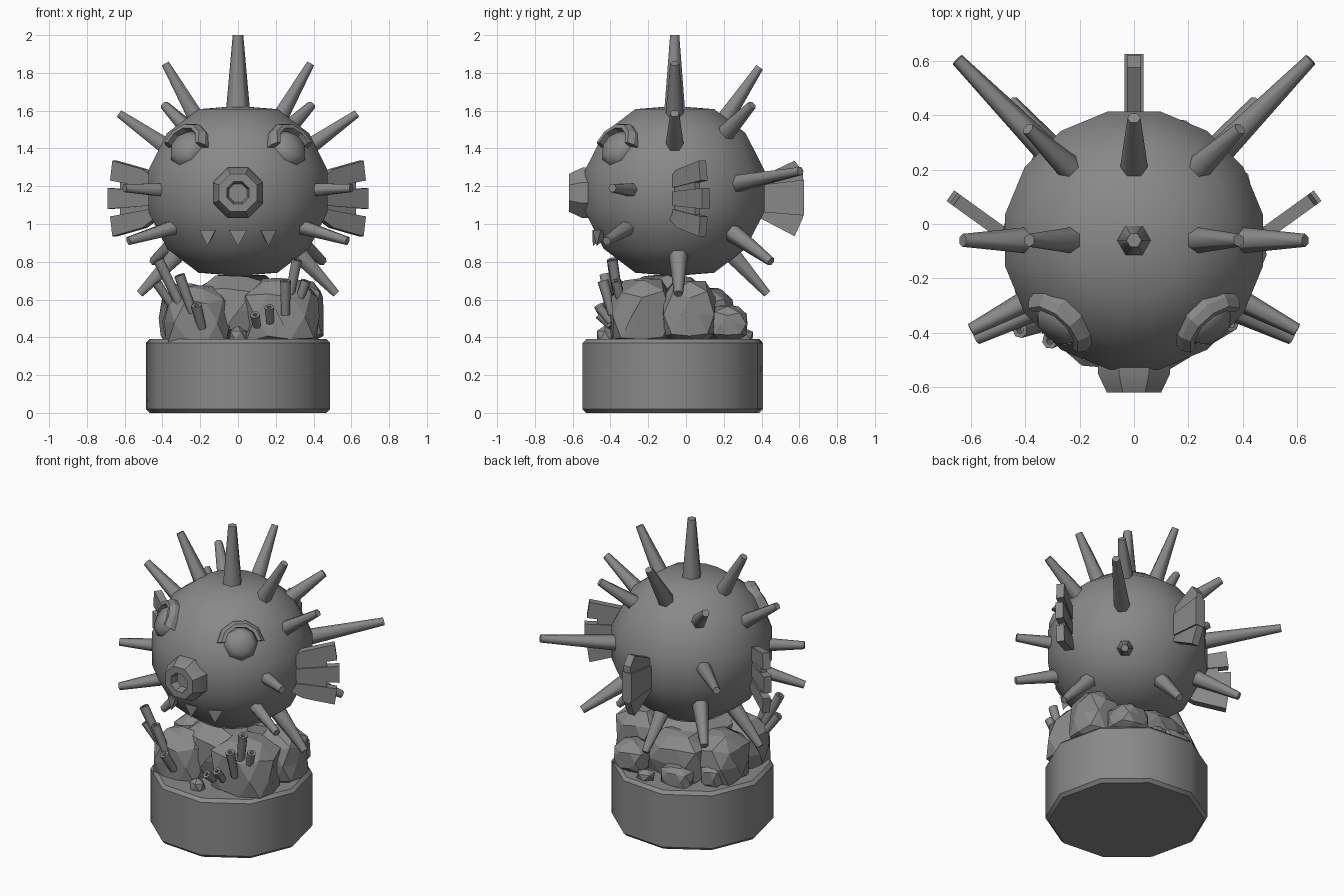
import bpy, bmesh, math, random
from mathutils import Vector

cube = bpy.data.objects.get("Cube")
if cube:
    bpy.data.objects.remove(cube)

GREY = (0.25, 0.25, 0.25, 1)
grey = bpy.data.materials.new("plain grey")
grey.use_nodes = True
grey.diffuse_color = GREY
grey.node_tree.nodes["Principled BSDF"].inputs["Base Color"].default_value = GREY

CENTRE = Vector((0, -0.06, 1.175))
SIDES = (("left", 1), ("right", -1))


def finish(name, bm, smooth=None):
    bmesh.ops.recalc_face_normals(bm, faces=bm.faces)
    mesh = bpy.data.meshes.new(name)
    bm.to_mesh(mesh)
    bm.free()
    mesh.materials.append(grey)
    ob = bpy.data.objects.new(name, mesh)
    bpy.context.collection.objects.link(ob)
    if smooth:
        bpy.ops.object.select_all(action='DESELECT')
        ob.select_set(True)
        bpy.context.view_layer.objects.active = ob
        bpy.ops.object.shade_smooth_by_angle(angle=math.radians(smooth))
    return ob


def lathe(name, profile, start, axis, n, smooth=40, turn=0.0):
    """Turn (radius, height) points about an axis."""
    bm = bmesh.new()
    rot = Vector(axis).to_track_quat('Z', 'Y')
    rings = []
    for r, h in profile:
        angles = [math.tau * (i + turn) / n for i in range(n)]
        rings.append([bm.verts.new(Vector(start) + rot @ Vector((r * math.cos(a), r * math.sin(a), h)))
                      for a in angles])
    for lo, hi in zip(rings, rings[1:]):
        for i in range(n):
            j = (i + 1) % n
            bm.faces.new((lo[i], lo[j], hi[j], hi[i]))
    bmesh.ops.remove_doubles(bm, verts=bm.verts, dist=1e-5)
    return finish(name, bm, smooth)


def spike(name, base, tip, r1=0.054, r2=0.024):
    base, tip = Vector(base), Vector(tip)
    d = tip - base
    start = base - d.normalized() * 0.05
    length = d.length + 0.05
    lathe(name, [(0, 0), (r1, 0), (r2, length), (0, length)], start, d, 6, 65)


def slab(name, outline, origin, direction, thick):
    """Upright plate from (distance, height) points."""
    bm = bmesh.new()
    u = Vector(direction).normalized()
    side = u.cross(Vector((0, 0, 1))) * thick
    pts = [Vector(origin) + u * d + Vector((0, 0, z)) - side / 2 for d, z in outline]
    face = bm.faces.new([bm.verts.new(p) for p in pts])
    new = bmesh.ops.extrude_face_region(bm, geom=[face])["geom"]
    bmesh.ops.translate(bm, vec=side, verts=[v for v in new if isinstance(v, bmesh.types.BMVert)])
    finish(name, bm)


def rock(name, centre, size, detail, seed):
    rng = random.Random(seed)
    bm = bmesh.new()
    bmesh.ops.create_icosphere(bm, subdivisions=detail, radius=1)
    for v in bm.verts:
        p = v.co / max(map(abs, v.co)) ** 0.5 * rng.uniform(0.92, 1.04)
        v.co = Vector(c + s * q for c, s, q in zip(centre, size, p))
        v.co.z = max(v.co.z, 0.37)
    bmesh.ops.dissolve_limit(bm, angle_limit=0.35, verts=bm.verts, edges=bm.edges)
    finish(name, bm)


# Round pedestal with bevelled rims
lathe("pedestal", [(0, 0), (0.47, 0), (0.49, 0.02), (0.49, 0.37), (0.47, 0.39), (0, 0.39)],
      (0, -0.07, 0), (0, 0, 1), 10, turn=-0.14)

# Ball-shaped body with slightly flattened poles
lathe("body", [(0, -0.45), (0.213, -0.433), (0.383, -0.306), (0.484, -0.11),
               (0.484, 0.11), (0.383, 0.306), (0.213, 0.433), (0, 0.45)],
      CENTRE, (0, 0, 1), 16, 60, 0.5)

# Spikes along the middle
spike("top_spike", (0, -0.06, 1.6), (0, -0.06, 2.0), 0.068, 0.028)
spike("upper_back_spike", (0, 0.21, 1.56), (0, 0.39, 1.83), 0.055)
spike("lower_back_spike", (0, 0.26, 0.82), (0, 0.43, 0.63))

# Paired spikes
pairs = {
    "crown": ((0.22, -0.06, 1.56), (0.385, -0.06, 1.85)),
    "shoulder": ((0.38, -0.06, 1.41), (0.63, -0.06, 1.585)),
    "rear_shoulder": ((0.23, 0.2, 1.47), (0.39, 0.35, 1.63)),
    "long_rear": ((0.3, 0.25, 1.21), (0.65, 0.605, 1.28)),
    "low_rear": ((0.28, 0.25, 0.95), (0.45, 0.45, 0.8)),
    "cheek": ((0.39, -0.28, 1.18), (0.6, -0.39, 1.19)),
    "jaw": ((0.35, -0.31, 0.98), (0.58, -0.42, 0.91)),
    "belly": ((0.34, -0.04, 0.82), (0.52, -0.04, 0.63)),
}
for label, s in SIDES:
    for part, (base, tip) in pairs.items():
        spike(f"{label}_{part}_spike", (base[0] * s, *base[1:]), (tip[0] * s, *tip[1:]),
              0.045 if part in ("cheek", "jaw") else 0.054)

# Mouth ring with a hollow centre
lathe("mouth", [(0.144, 0), (0.144, 0.07), (0.108, 0.14), (0.064, 0.14), (0.052, 0.09), (0, 0.09)],
      (0, -0.48, 1.165), (0, -1, 0), 8, 30, 0.5)

# Teeth under the mouth
for label, x, y in (("left", 0.15, -0.45), ("middle", 0, -0.47), ("right", -0.15, -0.45)):
    lathe(f"{label}_tooth", [(0, 0), (0.055, 0), (0, 0.08)], (x, y, 0.96), (x, -0.3, -1), 3, None, 0.25)

# Eyes with a heavy lid over the upper half
for label, s in SIDES:
    n = Vector((0.28 * s, -0.31, 0.23)).normalized()
    eye = CENTRE + n * 0.43
    lathe(f"{label}_eye", [(0.104, 0), (0.102, 0.045), (0.07, 0.08), (0, 0.088)], eye, n, 8, 60)
    right = Vector((0, 0, 1)).cross(n).normalized()
    up = n.cross(right)
    bm = bmesh.new()
    sections = []
    for i in range(6):
        a = math.radians(5 + 34 * i)
        out = right * math.cos(a) + up * math.sin(a)
        sections.append([bm.verts.new(eye + out * r + n * h)
                         for r, h in ((0.1, 0), (0.1, 0.085), (0.122, 0.085), (0.143, 0.055), (0.143, 0))])
    for p, q in zip(sections, sections[1:]):
        for k in range(5):
            m = (k + 1) % 5
            bm.faces.new((p[k], p[m], q[m], q[k]))
    bm.faces.new(sections[0])
    bm.faces.new(sections[-1])
    finish(f"{label}_eyelid", bm)

# Side fins: three thick ribs joined by thinner webs
for label, s in SIDES:
    root, out = (0.42 * s, -0.08, 1.135), (0.25 * s, 0.18, 0)
    for part, flip in (("upper", 1), ("lower", -1)):
        slab(f"{label}_fin_{part}_rib",
             [(0, 0.05 * flip), (0.3, 0.095 * flip), (0.285, 0.2 * flip), (0.09, 0.155 * flip), (0, 0.1 * flip)],
             root, out, 0.048)
    slab(f"{label}_fin_middle_rib", [(0, -0.035), (0.315, -0.055), (0.315, 0.055), (0, 0.035)], root, out, 0.048)
    slab(f"{label}_fin_web", [(0, -0.1), (0.24, -0.14), (0.24, 0.14), (0, 0.1)], root, out, 0.034)

# Tail fin
slab("tail_fin", [(0, 0.11), (0.19, 0.2), (0.235, 0.14), (0.235, -0.1), (0.19, -0.2), (0, -0.1)],
     (0, 0.385, 1.135), (0, 1, 0), 0.05)
slab("tail_fin_rib", [(0, 0.07), (0.24, 0.1), (0.24, -0.09), (0, -0.07)], (0, 0.385, 1.135), (0, 1, 0), 0.07)

# Rock pile: centre, half sizes, detail
rocks = {
    "front_right": ((-0.22, -0.26, 0.48), (0.18, 0.16, 0.2), 2),
    "front_left": ((0.22, -0.23, 0.51), (0.21, 0.18, 0.21), 2),
    "left_side": ((0.31, 0.02, 0.52), (0.15, 0.15, 0.19), 2),
    "right_side": ((-0.25, 0.0, 0.5), (0.17, 0.17, 0.19), 2),
    "core": ((0, -0.1, 0.54), (0.25, 0.24, 0.2), 2),
    "back": ((-0.04, 0.12, 0.5), (0.2, 0.14, 0.17), 2),
    "back_left": ((0.23, 0.22, 0.47), (0.12, 0.11, 0.1), 2),
    "back_slab": ((-0.11, 0.25, 0.43), (0.11, 0.07, 0.08), 2),
    "back_pebble": ((0.08, 0.31, 0.41), (0.06, 0.05, 0.04), 1),
    "right_pebble": ((-0.29, 0.13, 0.44), (0.07, 0.07, 0.08), 2),
    "front_pebble": ((0, -0.43, 0.41), (0.05, 0.045, 0.05), 1),
}
for seed, (part, (centre, size, detail)) in enumerate(rocks.items()):
    rock(f"{part}_rock", centre, size, detail, seed)

# Hollow coral tubes: foot, mouth, radius
tubes = [
    ((0.26, -0.35, 0.55), (0.31, -0.39, 0.81), 0.029),
    ((0.25, -0.39, 0.52), (0.25, -0.44, 0.7), 0.03),
    ((0.3, -0.33, 0.53), (0.36, -0.37, 0.7), 0.027),
    ((0.1, -0.4, 0.46), (0.09, -0.46, 0.52), 0.026),
    ((0.17, -0.4, 0.48), (0.165, -0.46, 0.56), 0.026),
    ((-0.29, -0.36, 0.54), (-0.42, -0.39, 0.81), 0.03),
    ((-0.24, -0.4, 0.53), (-0.31, -0.43, 0.73), 0.03),
    ((-0.33, -0.33, 0.54), (-0.43, -0.36, 0.69), 0.027),
    ((-0.19, -0.4, 0.45), (-0.22, -0.46, 0.57), 0.03),
]
for i, (foot, top, r) in enumerate(tubes):
    d = Vector(top) - Vector(foot)
    h = d.length
    lathe(f"coral_tube_{i + 1}", [(0, 0), (r * 0.8, 0), (r, h), (r * 0.45, h), (r * 0.4, h - 0.03), (0, h - 0.03)],
          foot, d, 7, 55)
